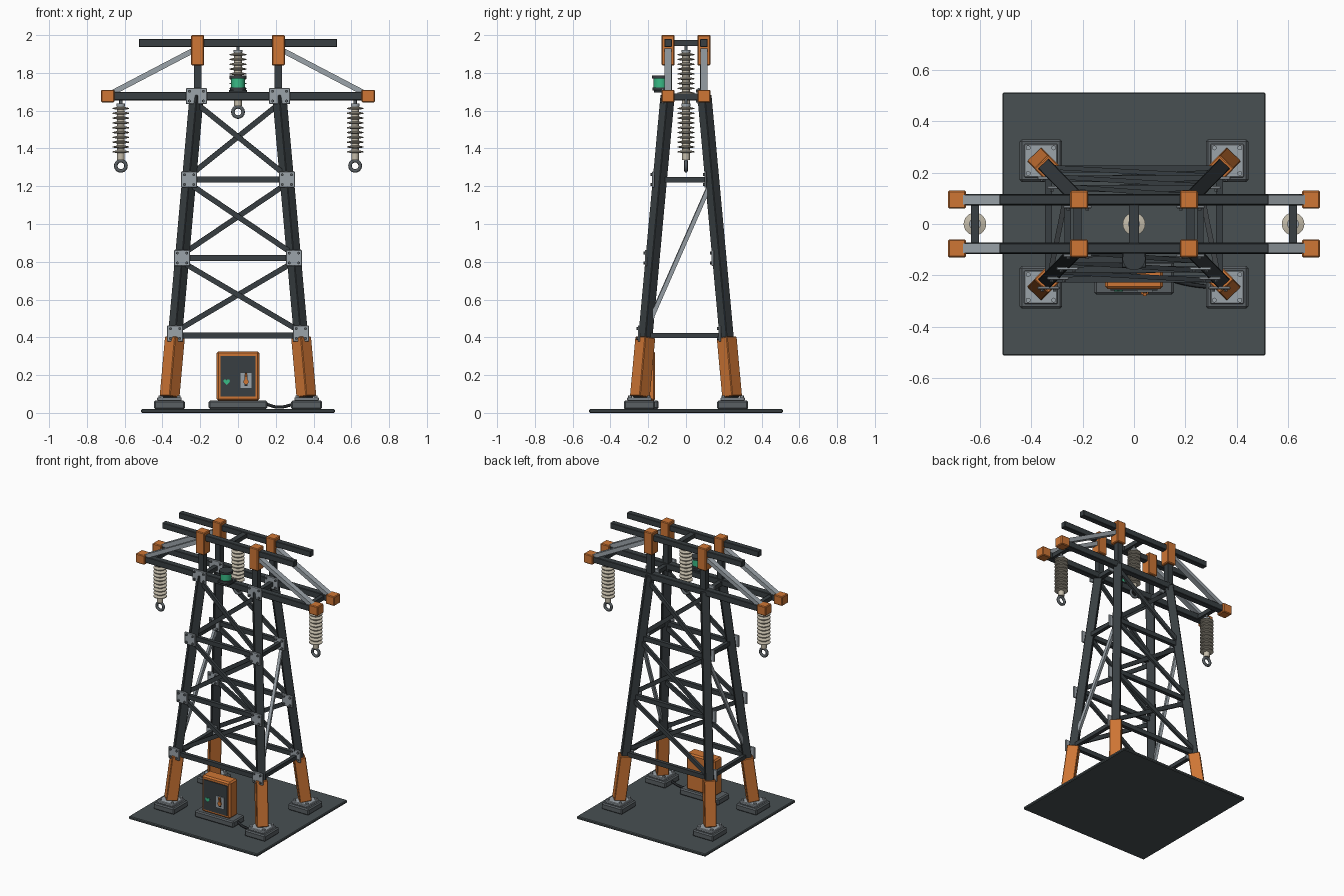
import bpy, bmesh, math
from mathutils import Vector, Matrix

if "Cube" in bpy.data.objects:
    bpy.data.objects.remove(bpy.data.objects["Cube"])


def material(name, rgb):
    m = bpy.data.materials.new(name)
    m.diffuse_color = (*rgb, 1)
    m.use_nodes = True
    m.node_tree.nodes["Principled BSDF"].inputs["Base Color"].default_value = m.diffuse_color
    return m


STEEL = material("dark steel", (0.04, 0.049, 0.054))
GROUND = material("slate", (0.065, 0.08, 0.085))
ORANGE = material("safety orange", (0.62, 0.18, 0.035))
ZINC = material("galvanised grey", (0.33, 0.37, 0.40))
PAD = material("mid grey", (0.10, 0.115, 0.125))
CERAMIC = material("ceramic beige", (0.55, 0.50, 0.40))
GREEN = material("signal green", (0.04, 0.50, 0.24))
RUBBER = material("black rubber", (0.018, 0.021, 0.024))


def finish(bm, name, mat, bevel=0, smooth=False):
    bmesh.ops.recalc_face_normals(bm, faces=bm.faces[:])
    me = bpy.data.meshes.new(name)
    bm.to_mesh(me)
    bm.free()
    me.materials.append(mat)
    ob = bpy.data.objects.new(name, me)
    bpy.context.collection.objects.link(ob)
    if bevel:
        mod = ob.modifiers.new("edge", 'BEVEL')
        mod.width, mod.segments = bevel, 1
    if smooth:
        bpy.ops.object.select_all(action='DESELECT')
        ob.select_set(True)
        bpy.context.view_layer.objects.active = ob
        bpy.ops.object.shade_smooth_by_angle(angle=math.radians(40))
    return ob


def box(name, c, size, mat, bevel=0):
    bm = bmesh.new()
    bmesh.ops.create_cube(bm, size=1, matrix=Matrix.Translation(c) @ Matrix.Diagonal((*size, 1)))
    return finish(bm, name, mat, bevel)


def beam(name, a, b, w, t, mat, bevel=0):
    """Bar from a to b; w is the horizontal width, t the other one."""
    a, b = Vector(a), Vector(b)
    z = (b - a).normalized()
    x = z.cross(Vector((0, 0, 1)))
    x = x.normalized() if x.length > 1e-4 else Vector((1, 0, 0))
    rot = Matrix((x, z.cross(x), z)).transposed().to_4x4()
    bm = bmesh.new()
    bmesh.ops.create_cube(bm, size=1, matrix=Matrix.Translation((a + b) / 2) @ rot
                          @ Matrix.Diagonal((w, t, (b - a).length, 1)))
    return finish(bm, name, mat, bevel)


def discs(name, centres, r, h, mat, axis='Z', seg=12):
    bm = bmesh.new()
    rot = Matrix.Rotation(math.pi / 2, 4, 'X') if axis == 'Y' else Matrix()
    for c in centres:
        bmesh.ops.create_cone(bm, cap_ends=True, segments=seg, radius1=r, radius2=r, depth=h,
                              matrix=Matrix.Translation(c) @ rot)
    return finish(bm, name, mat, 0, True)


def lathe(name, c, profile, mat, seg=24):
    bm = bmesh.new()
    vs = [bm.verts.new((c[0] + r, c[1], c[2] + z)) for r, z in profile]
    es = [bm.edges.new(p) for p in zip(vs, vs[1:])]
    bmesh.ops.spin(bm, geom=vs + es, cent=c, axis=(0, 0, 1), angle=2 * math.pi, steps=seg)
    bmesh.ops.remove_doubles(bm, verts=bm.verts[:], dist=1e-5)
    return finish(bm, name, mat, 0, True)


def leg(sx, sy, z):
    return Vector((sx * (0.37 - 0.09 * z), sy * (0.252 - 0.092 * z), z))


CORNERS = [(sx, sy) for sx in (-1, 1) for sy in (-1, 1)]
LEVELS = (0.41, 0.82, 1.235, 1.66)
RY = 0.095

# Ground slab
box("ground_slab", (0, 0, 0.01), (1.026, 1.026, 0.02), GROUND, 0.005)

for sx, sy in CORNERS:
    # Footing, base plate and bolts
    fx, fy = sx * 0.363, sy * 0.247
    box("footing", (fx, fy, 0.042), (0.165, 0.165, 0.046), PAD, 0.008)
    box("base_plate", (fx, fy, 0.073), (0.13, 0.13, 0.018), ZINC, 0.004)
    discs("base_bolts", [(fx + i * 0.05, fy + j * 0.05, 0.086) for i, j in CORNERS],
          0.01, 0.014, ZINC, seg=6)
    # Leg with painted sleeve, upright post and top cap
    beam("leg", leg(sx, sy, 0.08), leg(sx, sy, 1.68), 0.056, 0.056, STEEL, 0.003)
    beam("leg_sleeve", leg(sx, sy, 0.085), leg(sx, sy, 0.40), 0.078, 0.078, ORANGE, 0.004)
    box("post", (sx * 0.214, sy * RY, 1.80), (0.04, 0.04, 0.32), STEEL)
    box("post_cap", (sx * 0.214, sy * RY, 1.92), (0.07, 0.07, 0.16), ORANGE, 0.005)
    # Cross-arm end cap and stay
    box("arm_cap", (sx * 0.69, sy * RY, 1.677), (0.07, 0.07, 0.067), ORANGE, 0.005)
    beam("arm_stay", (sx * 0.665, sy * RY, 1.695), (sx * 0.225, sy * RY, 1.925), 0.038, 0.028, ZINC)
    # Bolted gusset plates at the joints
    for i, z in enumerate(LEVELS):
        p = leg(sx, sy, z)
        w = 0.085
        p.y -= 0.035
        if i == 0:
            p.z += 0.01
        if i == 3:
            p = Vector((sx * 0.22, sy * RY - 0.028, 1.677))
            w = 0.11
        box("gusset", p, (w, 0.012, 0.085), ZINC, 0.003)
        discs("gusset_bolts", [p + Vector((u * (w / 2 - 0.018), -0.009, v * 0.026)) for u, v in CORNERS],
              0.008, 0.01, PAD, 'Y', 6)

for s in (-1, 1):
    # Long rails and cross-arms
    box("top_rail", (0, s * RY, 1.958), (1.05, 0.04, 0.042), STEEL, 0.003)
    box("cross_arm", (0, s * RY, 1.677), (1.34, 0.044, 0.044), STEEL, 0.003)
    # Horizontal and crossed bracing, front and back
    for z in LEVELS[:3]:
        beam("face_strut", leg(-1, s, z), leg(1, s, z), 0.026, 0.032, STEEL)
    for z0, z1 in zip(LEVELS, LEVELS[1:]):
        for d in (-1, 1):
            off = Vector((0, d * 0.009, 0))
            beam("cross_brace", leg(-d, s, z0 + 0.02) + off, leg(d, s, z1 - 0.02) + off, 0.018, 0.028, STEEL)
    # Side struts and light diagonal rod
    for z in (LEVELS[0], LEVELS[2]):
        beam("side_strut", leg(s, -1, z), leg(s, 1, z), 0.026, 0.028, STEEL)
    beam("side_rod", leg(s, -1, 0.44), leg(s, 1, 1.235), 0.02, 0.022, ZINC)
    # Hanger bars between the arms
    box("arm_hanger", (s * 0.62, 0, 1.675), (0.03, 0.19, 0.03), STEEL)
    box("head_strut", (s * 0.22, 0, 1.67), (0.03, 0.19, 0.03), STEEL)
box("top_hanger", (0, 0, 1.958), (0.038, 0.19, 0.03), STEEL)


def insulator(x, top):
    # Ribbed ceramic stack
    prof = [(0, -0.035), (0.02, -0.035)]
    for i in range(10):
        z = -0.045 - i * 0.0255
        prof += [(0.02, z), (0.044, z - 0.006), (0.044, z - 0.011), (0.02, z - 0.015)]
    prof += [(0.02, -0.325), (0, -0.325)]
    lathe("insulator", (x, 0, top), prof, CERAMIC)
    discs("insulator_pin", [(x, 0, top - 0.02)], 0.009, 0.05, PAD)
    discs("insulator_cap", [(x, 0, top - 0.035)], 0.023, 0.014, ZINC, seg=16)
    # Conductor ring with a vertical opening
    bpy.ops.mesh.primitive_torus_add(location=(x, 0, top - 0.357), rotation=(math.pi / 2, 0, 0),
                                     major_radius=0.027, minor_radius=0.0095,
                                     major_segments=24, minor_segments=8)
    ring = bpy.context.object
    ring.name = "conductor_ring"
    ring.data.materials.append(PAD)
    bpy.ops.object.shade_smooth_by_angle(angle=math.radians(60))


for x, top in ((-0.62, 1.665), (0.62, 1.665), (0, 1.95)):
    insulator(x, top)

# Signal lamp on the front arm
box("lamp_bracket", (0, -0.125, 1.703), (0.095, 0.09, 0.014), STEEL, 0.003)
discs("lamp_base", [(0, -0.135, 1.715)], 0.042, 0.014, STEEL, seg=20)
discs("lamp_lens", [(0, -0.135, 1.747)], 0.036, 0.052, GREEN, seg=20)
discs("lamp_cap", [(0, -0.135, 1.778)], 0.045, 0.016, STEEL, seg=20)

# Control cabinet
box("cabinet_base", (0, -0.21, 0.043), (0.31, 0.13, 0.046), PAD, 0.008)
box("cabinet", (0, -0.208, 0.195), (0.225, 0.09, 0.262), ORANGE, 0.01)
box("cabinet_panel", (0, -0.254, 0.193), (0.185, 0.009, 0.215), STEEL)
box("switch_plate", (0.042, -0.261, 0.172), (0.06, 0.008, 0.08), ZINC)
box("switch_slot", (0.042, -0.266, 0.172), (0.016, 0.004, 0.06), RUBBER)
beam("switch_lever", (0.042, -0.264, 0.165), (0.042, -0.274, 0.21), 0.012, 0.012, ORANGE)
discs("switch_hub", [(0.042, -0.268, 0.165)], 0.014, 0.012, ORANGE, 'Y')
# Heart-shaped indicator
bm = bmesh.new()
pts = []
for i in range(20):
    a = i * math.tau / 20
    pts.append(bm.verts.new((-0.06 + 0.0011 * 16 * math.sin(a) ** 3, -0.263,
                             0.165 + 0.0011 * (13 * math.cos(a) - 5 * math.cos(2 * a)
                                               - 2 * math.cos(3 * a) - math.cos(4 * a)))))
f = bm.faces.new(pts)
ext = bmesh.ops.extrude_face_region(bm, geom=[f])
bmesh.ops.translate(bm, verts=[v for v in ext['geom'] if isinstance(v, bmesh.types.BMVert)], vec=(0, 0.006, 0))
finish(bm, "indicator", GREEN)

# Ground cable to the footing
cu = bpy.data.curves.new("ground_cable", 'CURVE')
cu.dimensions = '3D'
cu.bevel_depth, cu.bevel_resolution = 0.008, 2
sp = cu.splines.new('BEZIER')
path = [(0.15, -0.22, 0.046), (0.215, -0.235, 0.03), (0.29, -0.245, 0.044)]
sp.bezier_points.add(len(path) - 1)
for bp, co in zip(sp.bezier_points, path):
    bp.co = co
    bp.handle_left_type = bp.handle_right_type = 'AUTO'
cu.materials.append(RUBBER)
bpy.context.collection.objects.link(bpy.data.objects.new("ground_cable", cu))
